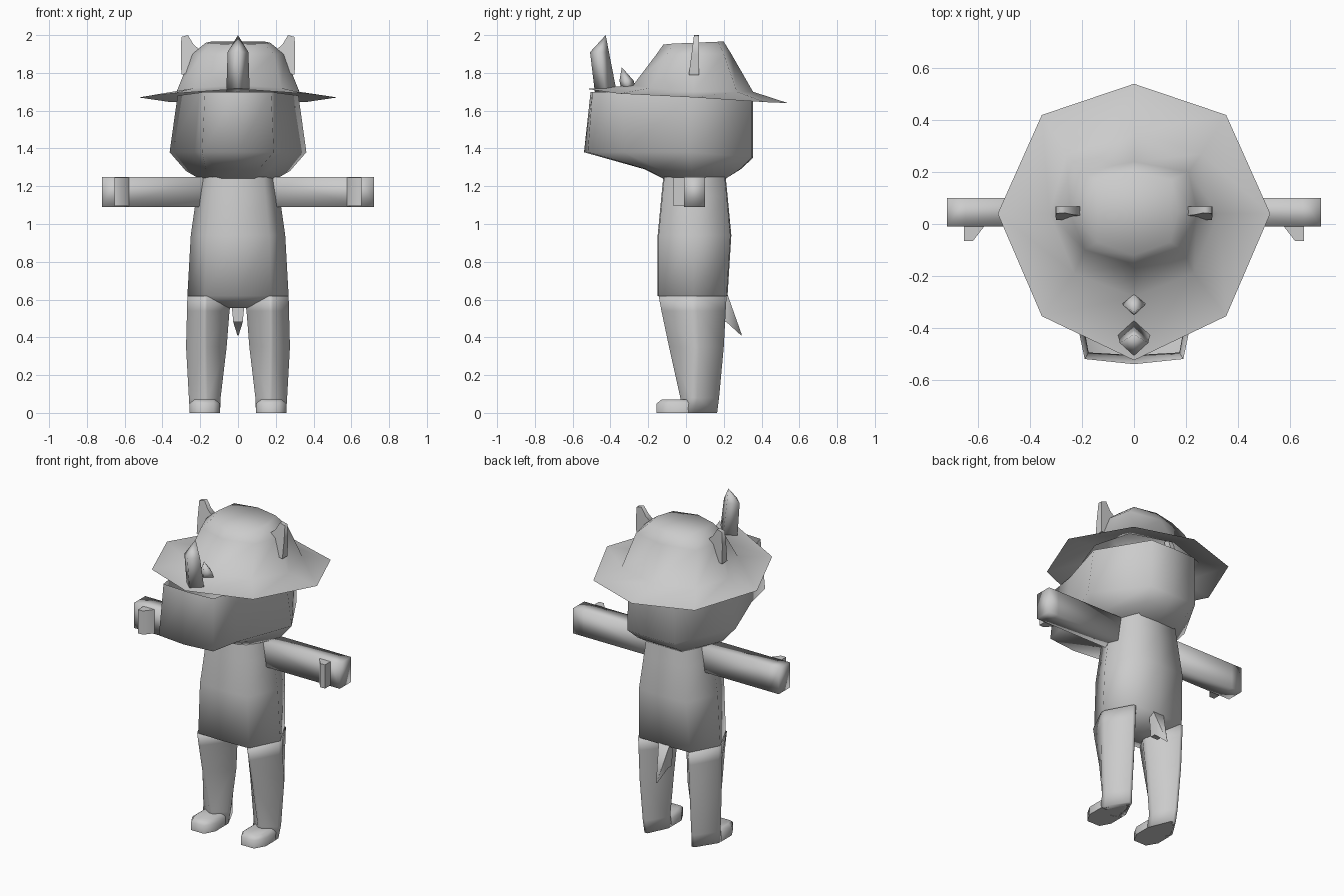
import bpy, bmesh, math

if "Cube" in bpy.data.objects:
    bpy.data.objects.remove(bpy.data.objects["Cube"])

fur = bpy.data.materials.new("plain grey")
fur.diffuse_color = (0.6, 0.6, 0.6, 1)
fur.use_nodes = True
fur.node_tree.nodes["Principled BSDF"].inputs["Base Color"].default_value = fur.diffuse_color


def finish(name, bm, angle=80):
    bmesh.ops.recalc_face_normals(bm, faces=bm.faces)
    me = bpy.data.meshes.new(name)
    bm.to_mesh(me)
    bm.free()
    ob = bpy.data.objects.new(name, me)
    bpy.context.collection.objects.link(ob)
    me.materials.append(fur)
    bpy.ops.object.select_all(action='DESELECT')
    ob.select_set(True)
    bpy.context.view_layer.objects.active = ob
    bpy.ops.object.shade_smooth_by_angle(angle=math.radians(angle))
    return ob


def loft(name, rings, start=True, end=True, angle=80, side=1):
    """Skin a stack of closed rings, with optional end caps."""
    bm = bmesh.new()
    vs = [[bm.verts.new((p[0] * side, p[1], p[2])) for p in r] for r in rings]
    n = len(vs[0])
    for a, b in zip(vs, vs[1:]):
        for i in range(n):
            j = (i + 1) % n
            bm.faces.new((a[i], a[j], b[j], b[i]))
    if start:
        bm.faces.new(vs[0])
    if end:
        bm.faces.new(vs[-1])
    return finish(name, bm, angle)


def mirror_ring(half):
    """Complete a half outline that runs from front centre to back centre."""
    return half + [(-x, y, z) for x, y, z in half[-2:0:-1]]


def torso_ring(w, y0, y1, z):
    return mirror_ring([(0, y0, z), (w * .66, y0 + .005, z), (w, .04, z), (w * .66, y1 - .005, z), (0, y1, z)])


def leg_ring(xi, xo, xm, y0, ym, y1, z):
    """Diamond section: front ridge, outer side, back ridge, inner side."""
    return [(xm - .01, y0, z), (xm + .01, y0, z), (xo, ym - .015, z), (xo, ym + .02, z),
            (xm + .01, y1, z), (xm - .01, y1, z), (xi, ym + .02, z), (xi, ym - .015, z)]


def foot_ring(z, inset, heel):
    i = inset
    return [(.13, -.155 + i, z), (.22, -.155 + i, z), (.257 - i, -.09, z), (.257 - i, .01, z),
            (.175, heel, z), (.155, heel, z), (.095 + i, .01, z), (.095 + i, -.09, z)]


def spike(name, base, mid, tip):
    """Diamond section spike; base and mid are (y, z, half width, half depth)."""
    rings = [[(0, y - d, z), (w, y, z), (0, y + d, z), (-w, y, z)]
             for y, z, w, d in (base, mid)]
    bm = bmesh.new()
    a, b = [[bm.verts.new(p) for p in r] for r in rings]
    t = bm.verts.new(tip)
    for i in range(4):
        j = (i + 1) % 4
        bm.faces.new((a[i], a[j], b[j], b[i]))
        bm.faces.new((b[i], b[j], t))
    bm.faces.new(a)
    finish(name, bm, 100)


# torso, with the crotch tucked in below
loft("torso", [torso_ring(.07, .01, .07, .555), torso_ring(.268, -.15, .22, .62),
               torso_ring(.25, -.15, .24, .94), torso_ring(.22, -.13, .22, 1.15),
               torso_ring(.205, -.12, .21, 1.25)])

# head, open where the hat covers it
head = [
    [(0, -.12, 1.24), (.08, -.12, 1.24), (.14, -.08, 1.24), (.205, .03, 1.24), (.12, .21, 1.24), (0, .21, 1.24)],
    [(0, -.22, 1.29), (.11, -.21, 1.29), (.17, -.14, 1.29), (.275, .03, 1.28), (.14, .285, 1.29), (0, .29, 1.29)],
    [(0, -.54, 1.38), (.19, -.52, 1.38), (.23, -.33, 1.38), (.362, .02, 1.38), (.165, .35, 1.355), (0, .355, 1.35)],
    [(0, -.505, 1.70), (.175, -.495, 1.70), (.205, -.33, 1.695), (.32, .02, 1.68), (.16, .35, 1.66), (0, .355, 1.66)],
]
loft("head", [mirror_ring(r) for r in head], end=False)

# hat with a wide eight-sided brim
hat = [
    [(0, -.525, 1.715), (.355, -.355, 1.69), (.525, .04, 1.67), (.355, .42, 1.645), (0, .54, 1.64)],
    [(0, -.28, 1.735), (.23, -.19, 1.72), (.325, .04, 1.70), (.26, .27, 1.70), (0, .355, 1.70)],
    [(0, -.155, 1.90), (.19, -.10, 1.90), (.245, .04, 1.90), (.21, .2, 1.90), (0, .24, 1.90)],
    [(0, -.12, 1.95), (.14, -.07, 1.955), (.17, .05, 1.96), (.145, .17, 1.965), (0, .2, 1.965)],
]
loft("hat", [mirror_ring(r) for r in hat], start=False)

# horns on the front of the hat
spike("large_horn", (-.425, 1.70, .062, .058), (-.458, 1.91, .055, .05), (0, -.425, 2.0))
spike("small_horn", (-.305, 1.72, .045, .04), (-.315, 1.76, .04, .037), (0, -.34, 1.83))

# tail
loft("tail", [[(-.04, .18, .64), (.04, .18, .64), (.025, .18, .48), (-.025, .18, .48)],
              [(-.04, .215, .64), (.04, .215, .64), (.025, .215, .48), (-.025, .215, .48)],
              [(-.003, .295, .415), (.003, .295, .415), (.003, .292, .41), (-.003, .292, .41)]])

ear_outline = [(.20, 1.92), (.245, 1.80), (.30, 1.79), (.302, 1.90), (.30, 1.99), (.265, 2.0), (.235, 1.95)]

for side, s in (("right", 1), ("left", -1)):
    # ear, thinner towards the tip
    loft(side + "_ear", [[(x, .015 + (z - 1.79) * .13, z) for x, z in ear_outline],
                         [(x, .068, z) for x, z in ear_outline]], side=s)
    # arm and thumb
    loft(side + "_arm", [[(x, -.01, 1.09), (x, .10, 1.09), (x, .10, 1.25), (x, -.01, 1.25)]
                         for x in (.15, .65, .72)], angle=100, side=s)
    thumb = [(.57, 0), (.62, -.065), (.655, -.065), (.655, 0)]
    loft(side + "_thumb", [[(x, y, z) for x, y in thumb] for z in (1.095, 1.245)], side=s)
    # leg
    loft(side + "_leg", [leg_ring(.03, .268, .175, -.145, .04, .215, .62),
                         leg_ring(.045, .27, .175, -.13, .04, .21, .54),
                         leg_ring(.06, .275, .175, -.09, .05, .20, .35),
                         leg_ring(.092, .26, .17, -.03, .04, .175, .08),
                         leg_ring(.095, .255, .165, -.02, .02, .165, 0)], angle=150, side=s)
    # foot
    loft(side + "_foot", [foot_ring(0, 0, .165), foot_ring(.05, 0, .165), foot_ring(.07, .025, .1)], side=s)
